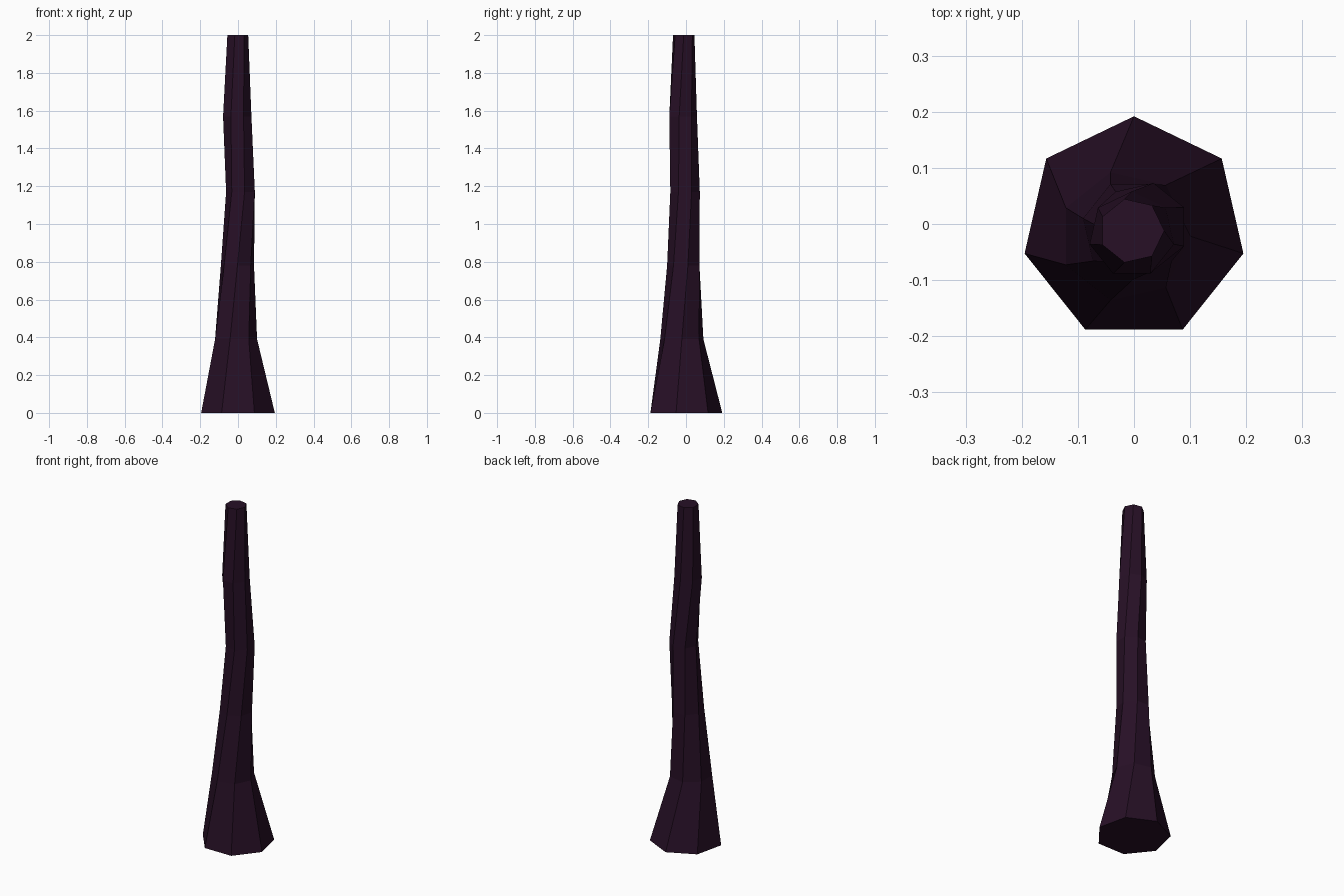
import bpy, bmesh, math

if "Cube" in bpy.data.objects:
    bpy.data.objects.remove(bpy.data.objects["Cube"])

# dark purple bark
bark = bpy.data.materials.new("dark_purple_bark")
bark.diffuse_color = (0.02, 0.005, 0.019, 1)
bark.use_nodes = True
bark.node_tree.nodes["Principled BSDF"].inputs["Base Color"].default_value = bark.diffuse_color

# trunk rings: centre x, centre y, height, radius
RINGS = [
    (0.0, -0.008, 0.0, 0.2),
    (-0.016, -0.022, 0.39, 0.117),
    (-0.003, -0.01, 0.78, 0.09),
    (0.017, -0.005, 1.17, 0.08),
    (-0.004, -0.019, 1.57, 0.077),
    (-0.004, -0.012, 2.0, 0.058),
]
SIDES = 7
TWIST = math.pi / 14  # each ring turns a quarter of a side

bm = bmesh.new()
loops = []
for i, (cx, cy, z, r) in enumerate(RINGS):
    loop = []
    for k in range(SIDES):
        a = math.pi / 2 + i * TWIST + k * math.tau / SIDES
        loop.append(bm.verts.new((cx + r * math.cos(a), cy + r * math.sin(a), z)))
    loops.append(loop)

# sides and end caps
for lo, hi in zip(loops, loops[1:]):
    for k in range(SIDES):
        n = (k + 1) % SIDES
        bm.faces.new((lo[k], lo[n], hi[n], hi[k]))
bm.faces.new(loops[0][::-1])
bm.faces.new(loops[-1])
bmesh.ops.recalc_face_normals(bm, faces=bm.faces[:])

mesh = bpy.data.meshes.new("trunk")
bm.to_mesh(mesh)
bm.free()
mesh.materials.append(bark)
trunk = bpy.data.objects.new("trunk", mesh)
bpy.context.collection.objects.link(trunk)
